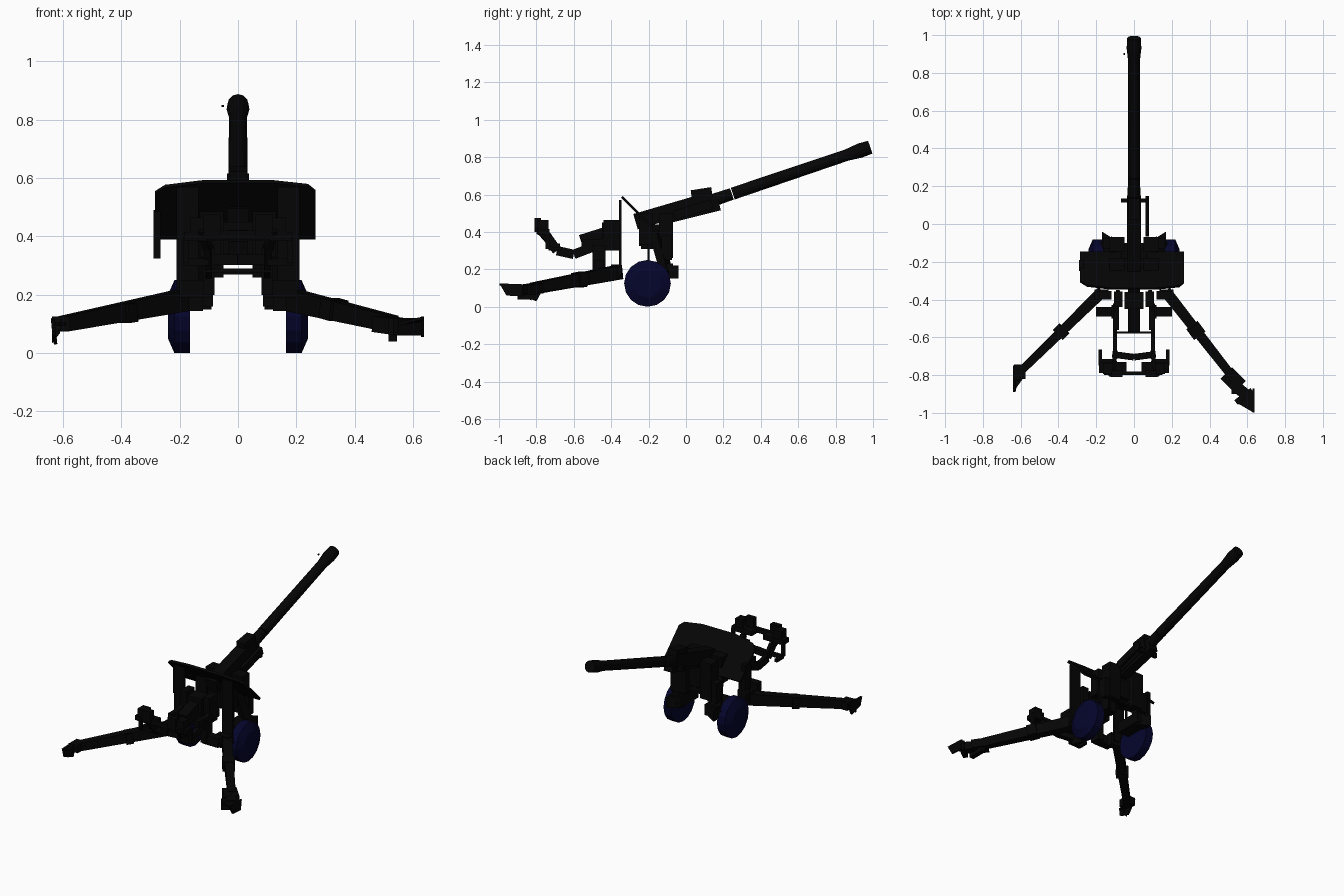
import bpy, bmesh
from mathutils import Vector, Matrix

if "Cube" in bpy.data.objects:
    bpy.data.objects.remove(bpy.data.objects["Cube"])


def material(name, colour):
    m = bpy.data.materials.new(name)
    m.use_nodes = True
    m.diffuse_color = colour
    m.node_tree.nodes["Principled BSDF"].inputs["Base Color"].default_value = colour
    return m


BLACK = material("gun black", (0.0015, 0.0015, 0.0015, 1))
NAVY = material("wheel navy", (0.0015, 0.0015, 0.026, 1))


def finish(name, bm, mat=BLACK):
    bmesh.ops.recalc_face_normals(bm, faces=bm.faces)
    mesh = bpy.data.meshes.new(name)
    bm.to_mesh(mesh)
    bm.free()
    mesh.materials.append(mat)
    ob = bpy.data.objects.new(name, mesh)
    bpy.context.collection.objects.link(ob)
    return ob


def box(name, x, y, z):
    """Box from three (low, high) ranges."""
    bm = bmesh.new()
    size = [abs(r[1] - r[0]) for r in (x, y, z)]
    mid = [(r[0] + r[1]) / 2 for r in (x, y, z)]
    bmesh.ops.create_cube(bm, size=1, matrix=Matrix.Translation(mid) @ Matrix.Diagonal((*size, 1)))
    return finish(name, bm)


def beam(name, p, q, w, h, taper=1.0):
    """Square bar between two points, with a tapered far end."""
    p, q = Vector(p), Vector(q)
    bm = bmesh.new()
    bmesh.ops.create_cube(bm, size=1)
    turn = (q - p).to_track_quat('Y', 'Z').to_matrix().to_4x4()
    for v in bm.verts:
        k = taper if v.co.y > 0 else 1
        v.co = Vector((v.co.x * w * k, v.co.y * (q - p).length, v.co.z * h * k))
    bm.transform(Matrix.Translation((p + q) / 2) @ turn)
    return finish(name, bm)


def tube(name, p, q, r1, r2, sides=12, mat=BLACK):
    p, q = Vector(p), Vector(q)
    bm = bmesh.new()
    turn = (q - p).to_track_quat('Z', 'Y').to_matrix().to_4x4()
    bmesh.ops.create_cone(bm, cap_ends=True, segments=sides, radius1=r1, radius2=r2,
                          depth=(q - p).length, matrix=Matrix.Translation((p + q) / 2) @ turn)
    return finish(name, bm, mat)


def plate(name, points, thick=0.01):
    bm = bmesh.new()
    bm.faces.new([bm.verts.new(p) for p in points])
    ob = finish(name, bm)
    mod = ob.modifiers.new("thickness", 'SOLIDIFY')
    mod.thickness, mod.offset = thick, 0
    return ob


def both(name, maker, *args):
    """Make a left and a right copy; maker takes the side sign."""
    for s, side in ((1, "left"), (-1, "right")):
        maker(f"{side}_{name}", s, *args)


def sbox(name, s, x, y, z):
    box(name, sorted((s * x[0], s * x[1])), y, z)


def sbeam(name, s, p, q, w, h):
    beam(name, (s * p[0], *p[1:]), (s * q[0], *q[1:]), w, h)


def on_axis(y):
    """Point on the bore line."""
    return (0, y, 0.605 + 0.338 * (y - 0.25))


# Barrel and muzzle
tube("barrel", on_axis(0.25), on_axis(0.86), 0.033, 0.031)
tube("muzzle_neck", on_axis(0.86), on_axis(0.93), 0.031, 0.039)
tube("muzzle", on_axis(0.93), on_axis(0.985), 0.039, 0.036)
tube("barrel_sleeve", on_axis(0.1), on_axis(0.245), 0.035, 0.032)
box("front_sight", (-0.056, -0.048), (0.895, 0.905), (0.843, 0.85))

# Cradle and receiver
beam("receiver", (0, -0.27, 0.455), (0, 0.14, 0.575), 0.075, 0.085)
beam("recoil_housing", (0, 0.03, 0.588), (0, 0.14, 0.605), 0.06, 0.07)
beam("cradle_underside", (0, -0.1, 0.47), (0, 0.18, 0.54), 0.06, 0.05)
box("cradle_bracket", (-0.07, 0.08), (0.115, 0.135), (0.51, 0.54))
beam("sight_arm", (0.07, -0.06, 0.49), (0.07, 0.14, 0.55), 0.02, 0.05)
beam("breech", (0, -0.56, 0.345), (0, -0.355, 0.41), 0.065, 0.08)
box("breech_ring", (-0.05, 0.05), (-0.45, -0.36), (0.34, 0.45))

# Sloping shield
outline = [(-0.285, 0.395), (-0.285, 0.55), (-0.25, 0.572), (-0.12, 0.588),
           (0.12, 0.588), (0.24, 0.575), (0.265, 0.555), (0.265, 0.395)]
plate("shield", [(x, 0.245 - z, z) for x, z in outline], 0.014)
box("shield_flap", (-0.29, -0.265), (-0.25, -0.19), (0.325, 0.49))


# Carriage: posts, cheeks, axle housings
def axle_cap(name, s):
    plate(name, [(s * 0.09, -0.09, 0.185), (s * 0.17, -0.04, 0.185),
                 (s * 0.17, -0.11, 0.185), (s * 0.09, -0.11, 0.185)], 0.07)


both("axle_cap", axle_cap)
both("shield_post", sbox, (0.135, 0.21), (-0.358, -0.346), (0.17, 0.57))
both("carriage_cheek", sbox, (0.05, 0.13), (-0.25, -0.18), (0.33, 0.5))
both("front_cheek", sbox, (0.05, 0.13), (-0.145, -0.07), (0.26, 0.5))
both("saddle_leg", sbeam, (0.11, -0.165, 0.4), (0.14, -0.1, 0.17), 0.07, 0.045)
both("axle_housing", sbox, (0.085, 0.165), (-0.25, -0.07), (0.16, 0.23))
both("side_bracket", sbox, (0.1, 0.165), (-0.13, -0.075), (0.25, 0.38))
both("cheek_rod", sbox, (0.1, 0.112), (-0.206, -0.194), (0.22, 0.34))
box("cross_tie", (-0.1, 0.1), (-0.13, -0.1), (0.27, 0.285))
box("pivot_block", (-0.07, 0.07), (-0.24, -0.1), (0.31, 0.44))


# Wheels: flat inside, stepped cone outside
def wheel(name, s):
    def at(x):
        return (s * x, -0.206, 0.125)
    tube(name + "_tyre", at(0.165), at(0.218), 0.125, 0.125, 16, NAVY)
    tube(name + "_bevel", at(0.218), at(0.24), 0.125, 0.075, 16, NAVY)


both("wheel", wheel)

# Split trails
both("trail_hinge", sbox, (0.12, 0.21), (-0.4, -0.355), (0.145, 0.225))
beam("left_trail", (0.17, -0.36, 0.185), (0.53, -0.82, 0.1), 0.06, 0.075, 0.75)
beam("right_trail", (-0.17, -0.36, 0.185), (-0.6, -0.78, 0.1), 0.06, 0.075, 0.7)
beam("left_trail_clamp", (0.31, -0.54, 0.155), (0.345, -0.587, 0.145), 0.075, 0.07)
beam("right_trail_clamp", (-0.37, -0.555, 0.14), (-0.4, -0.585, 0.135), 0.075, 0.065)

# Trail feet and spades
beam("left_foot", (0.49, -0.79, 0.1), (0.56, -0.86, 0.09), 0.085, 0.055)
box("left_foot_pad", (0.515, 0.545), (-0.9, -0.79), (0.04, 0.12))
beam("left_spade_arm", (0.54, -0.86, 0.095), (0.6, -0.91, 0.09), 0.06, 0.05)
beam("left_spade_bar", (0.54, -0.945, 0.09), (0.625, -0.88, 0.09), 0.03, 0.06)
plate("left_spade", [(0.632, -0.87, 0.12), (0.632, -0.998, 0.125),
                     (0.632, -0.96, 0.06), (0.632, -0.88, 0.055)])
plate("left_spade_web", [(0.55, -0.95, 0.1), (0.61, -0.88, 0.1),
                         (0.632, -0.9, 0.115), (0.632, -0.998, 0.12)])
box("right_foot", (-0.635, -0.575), (-0.82, -0.745), (0.075, 0.125))
plate("right_spade", [(-0.635, -0.75, 0.12), (-0.635, -0.89, 0.115),
                      (-0.63, -0.88, 0.06), (-0.625, -0.8, 0.03)], 0.012)
plate("right_spade_web", [(-0.635, -0.8, 0.1), (-0.575, -0.8, 0.1), (-0.635, -0.885, 0.1)])
plate("right_spade_rib", [(-0.637, -0.82, 0.125), (-0.605, -0.82, 0.12),
                          (-0.61, -0.83, 0.07), (-0.637, -0.83, 0.035)])

# Rear equipment: trail lugs, seat rails and gunner seats
both("trail_lug", sbox, (0.09, 0.2), (-0.49, -0.44), (0.19, 0.25))
both("lug_column", sbox, (0.08, 0.12), (-0.5, -0.43), (0.2, 0.33))
both("rail_mount", sbox, (0.06, 0.105), (-0.44, -0.358), (0.3, 0.465))
both("rail_step", sbox, (0.08, 0.11), (-0.56, -0.42), (0.31, 0.36))
path = [(0.085, -0.36, 0.38), (0.1, -0.47, 0.33), (0.1, -0.6, 0.28),
        (0.1, -0.69, 0.3), (0.105, -0.74, 0.37), (0.12, -0.79, 0.43)]
for i, (p, q) in enumerate(zip(path, path[1:])):
    both(f"seat_rail_{i + 1}", sbeam, p, q, 0.022, 0.05)
box("rail_crossbar", (-0.1, 0.1), (-0.58, -0.57), (0.275, 0.29))
both("seat_front_bar", sbeam, (0, -0.705, 0.32), (0.115, -0.69, 0.32), 0.035, 0.035)
box("seat_rear_bar", (-0.16, 0.15), (-0.8, -0.78), (0.39, 0.42))
both("seat_pan", sbox, (0.04, 0.185), (-0.79, -0.73), (0.385, 0.415))
both("seat", sbox, (0.11, 0.165), (-0.795, -0.735), (0.385, 0.465))
both("seat_back", sbox, (0.06, 0.12), (-0.81, -0.775), (0.4, 0.475))
both("seat_handle", sbox, (0.17, 0.188), (-0.735, -0.665), (0.3, 0.32))
both("handle_link", sbox, (0.1, 0.188), (-0.735, -0.715), (0.3, 0.325))
both("handle_post", sbox, (0.17, 0.188), (-0.75, -0.73), (0.31, 0.4))
